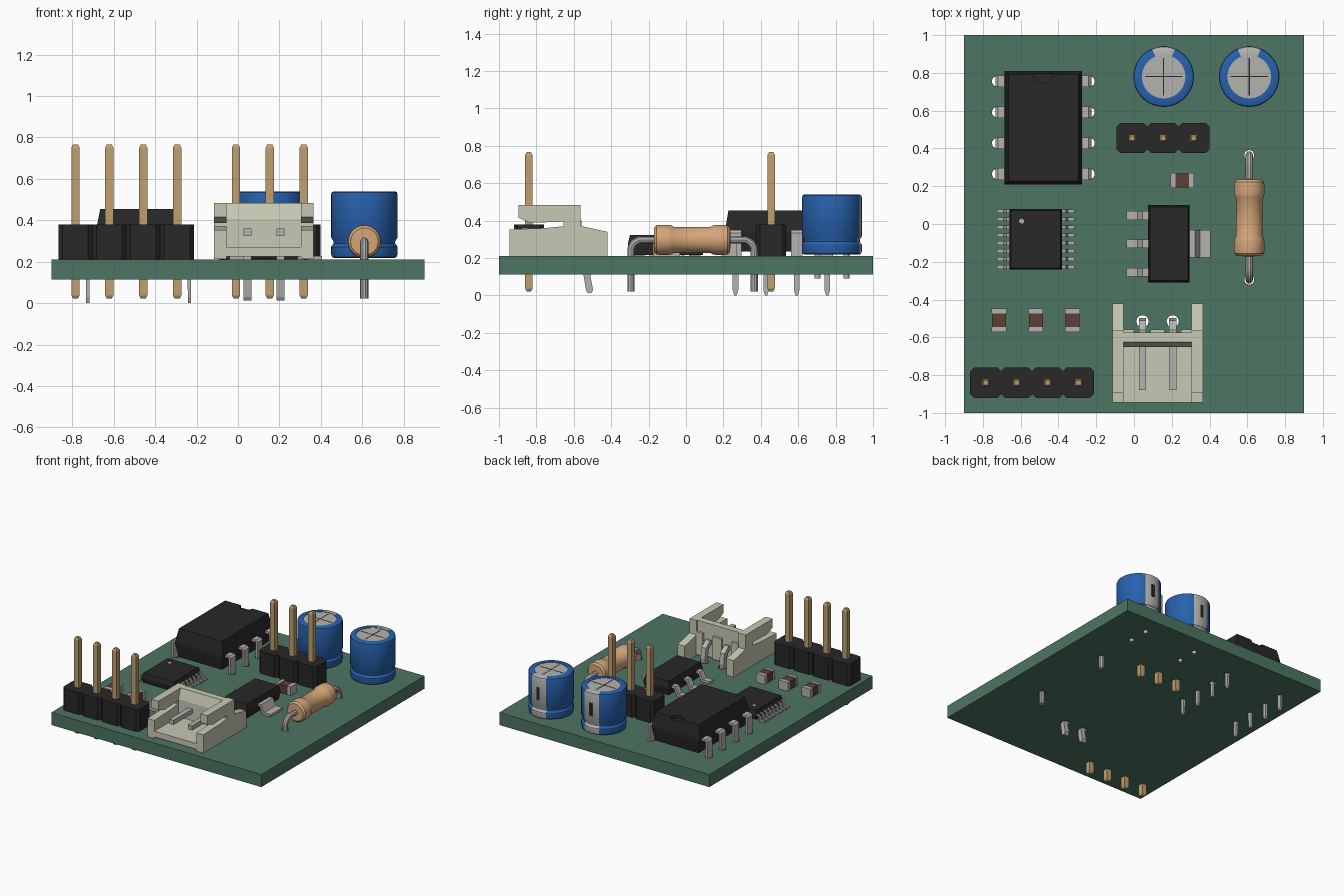
import bpy, bmesh
from math import sin, cos, pi, atan2

if "Cube" in bpy.data.objects:
    bpy.data.objects.remove(bpy.data.objects["Cube"])

TOP = 0.21


def mat(name, r, g, b):
    m = bpy.data.materials.new(name)
    m.diffuse_color = (r, g, b, 1)
    m.use_nodes = True
    m.node_tree.nodes["Principled BSDF"].inputs["Base Color"].default_value = m.diffuse_color
    return m


GREEN = mat("board_green", 0.074, 0.178, 0.122)
BLACK = mat("black", 0.021, 0.021, 0.021)
GOLD = mat("gold", 0.52, 0.35, 0.16)
METAL = mat("metal", 0.46, 0.45, 0.43)
BLUE = mat("blue", 0.02, 0.12, 0.42)
TAN = mat("tan", 0.66, 0.38, 0.19)
CREAM = mat("cream", 0.58, 0.58, 0.46)
BROWN = mat("brown", 0.11, 0.05, 0.037)


def loft(bm, rings):
    vs = [[bm.verts.new(p) for p in r] for r in rings]
    n = len(vs[0])
    for a, b in zip(vs, vs[1:]):
        for i in range(n):
            j = (i + 1) % n
            bm.faces.new((a[i], a[j], b[j], b[i]))
    bm.faces.new(vs[0][::-1])
    bm.faces.new(vs[-1])


def prism(bm, pts, axis, a, b):
    put = {"x": lambda p, c: (c, p[0], p[1]),
           "y": lambda p, c: (p[0], c, p[1]),
           "z": lambda p, c: (p[0], p[1], c)}[axis]
    loft(bm, [[put(p, c) for p in pts] for c in (a, b)])


def box(bm, x0, x1, y0, y1, z0, z1):
    prism(bm, [(x0, y0), (x1, y0), (x1, y1), (x0, y1)], "z", z0, z1)


def rects(bm, cx, cy, levels):
    # levels are (z, half x, half y)
    loft(bm, [[(cx + sx * hx, cy + sy * hy, z)
               for sx, sy in ((-1, -1), (1, -1), (1, 1), (-1, 1))] for z, hx, hy in levels])


def lathe(bm, c, prof, axis="z", n=24):
    rings = []
    for r, h in prof:
        ring = []
        for i in range(n):
            u, v = r * cos(2 * pi * i / n), r * sin(2 * pi * i / n)
            d = (u, v, h) if axis == "z" else (u, h, v)
            ring.append(tuple(p + q for p, q in zip(c, d)))
        rings.append(ring)
    loft(bm, rings)


def finish(name, bm, *mats, smooth=False):
    bmesh.ops.recalc_face_normals(bm, faces=bm.faces[:])
    me = bpy.data.meshes.new(name)
    bm.to_mesh(me)
    bm.free()
    for m in mats:
        me.materials.append(m)
    ob = bpy.data.objects.new(name, me)
    bpy.context.collection.objects.link(ob)
    activate(ob)
    if smooth:
        bpy.ops.object.shade_smooth_by_angle(angle=0.6)
    return ob


def activate(ob):
    bpy.ops.object.select_all(action="DESELECT")
    ob.select_set(True)
    bpy.context.view_layer.objects.active = ob


def cut(ob, holes, z0, z1):
    bm = bmesh.new()
    for x, y, r in holes:
        lathe(bm, (x, y, 0), [(r, z0), (r, z1)])
    cutter = finish("hole_cutter", bm)
    cutter.hide_render = True
    mod = ob.modifiers.new("holes", "BOOLEAN")
    mod.operation, mod.object, mod.solver = "DIFFERENCE", cutter, "EXACT"
    activate(ob)
    bpy.ops.object.modifier_apply(modifier="holes")
    bpy.data.objects.remove(cutter)


def gull(bm, x0, x1, y, w, zt, t):
    d = x1 - x0
    s = t if d > 0 else -t
    a, b = x0 + 0.35 * d, x0 + 0.55 * d
    prism(bm, [(x0, zt), (a, zt), (b, TOP + t), (x1, TOP + t), (x1, TOP),
               (b - s * .7, TOP), (a - s * .7, zt - t), (x0, zt - t)], "y", y - w / 2, y + w / 2)


# circuit board with through holes
dip_x, dip_y = -0.48, 0.51
dip_rows = [dip_y + k * 0.1635 for k in (-1.5, -0.5, 0.5, 1.5)]
holes = [(dip_x + s * 0.245, y, 0.027) for s in (-1, 1) for y in dip_rows]
holes += [(0.61, y, 0.026) for y in (-0.295, 0.365)]
holes += [(x, -0.515, 0.032) for x in (0.045, 0.205)]
bm = bmesh.new()
box(bm, -0.9, 0.9, -1, 1, 0.113, TOP)
cut(finish("circuit_board", bm, GREEN), holes, 0.05, 0.3)


# pin headers: notched strip and square gold pins
def header(name, xs, y):
    h, e, c = 0.082, 0.08, 0.02
    low = []
    for x in xs:
        low += [(x - h, y - e + c), (x - h + c, y - e), (x + h - c, y - e)]
    low.append((xs[-1] + h, y - e + c))
    high = [(x, 2 * y - v) for x, v in reversed(low)]
    bm = bmesh.new()
    prism(bm, low + high, "z", TOP, 0.38)
    finish(name + "_strip", bm, BLACK)
    bm = bmesh.new()
    for x in xs:
        rects(bm, x, y, [(0.022, .012, .012), (0.038, .02, .02), (0.75, .02, .02), (0.766, .012, .012)])
    finish(name + "_pins", bm, GOLD)


header("four_pin_header", [-0.785 + 0.1637 * i for i in range(4)], -0.84)
header("three_pin_header", [-0.01 + 0.1637 * i for i in range(3)], 0.455)

# eight pin through-hole chip
bm = bmesh.new()
rects(bm, dip_x, dip_y, [(.235, .185, .285), (.33, .205, .3), (.355, .205, .3), (.455, .185, .283)])
cut(finish("large_chip_body", bm, BLACK), [(dip_x, dip_y + 0.285, 0.05)], 0.435, 0.5)
bm = bmesh.new()
for s in (-1, 1):
    for y in dip_rows:
        prism(bm, [(dip_x + s * u, z) for u, z in
                   ((.19, .35), (.24, .35), (.254, .335), (.254, .2), (.237, .2), (.237, .333), (.19, .333))],
              "y", y - .031, y + .031)
        rects(bm, dip_x + s * .2455, y, [(0, .008, .006), (.03, .008, .015), (.2, .0085, .015)])
finish("large_chip_pins", bm, METAL)

# sixteen lead surface chip
cx, cy = -0.52, -0.08
bm = bmesh.new()
rects(bm, cx, cy, [(.216, .132, .152), (.25, .14, .16), (.26, .14, .16), (.288, .132, .152)])
finish("small_chip_body", bm, BLACK)
bm = bmesh.new()
lathe(bm, (-0.595, 0.015, 0), [(.013, .28), (.013, .2895)])
finish("small_chip_dot", bm, METAL)
bm = bmesh.new()
for s in (-1, 1):
    for i in range(8):
        gull(bm, cx + s * .13, cx + s * .205, cy + (i - 3.5) * .042, .02, .258, .01)
finish("small_chip_leads", bm, METAL)

# regulator with three leads and a wide tab
cx, cy = 0.185, -0.105
bm = bmesh.new()
rects(bm, cx, cy, [(.215, .1, .195), (.265, .11, .205), (.28, .11, .205), (.322, .1, .195)])
finish("regulator_body", bm, BLACK)
bm = bmesh.new()
for y in (-.255, -.105, .045):
    gull(bm, .09, -.04, y, .046, .282, .018)
gull(bm, .28, .405, cy, .145, .282, .018)
finish("regulator_leads", bm, METAL)


# chip capacitors: brown block with metal ends
def chip_cap(name, x, y, along_x):
    def part(label, a, b, w, z1, m):
        bm = bmesh.new()
        for s in ((-1, 1) if a > 0 else (1,)):
            p, q = sorted((s * a, s * b))
            if along_x:
                box(bm, x + p, x + q, y - w, y + w, TOP, z1)
            else:
                box(bm, x - w, x + w, y + p, y + q, TOP, z1)
        finish(name + label, bm, m)
    part("_block", -.04, .04, .037, .275, BROWN)
    part("_ends", .036, .062, .039, .278, METAL)


for i, x in enumerate((-0.715, -0.52, -0.325)):
    chip_cap(f"chip_capacitor_{i + 1}", x, -0.51, False)
chip_cap("chip_capacitor_4", 0.255, 0.23, True)

# can capacitors with grey stripe, scored top and two leads
for k, x in enumerate((0.157, 0.61)):
    n, y = f"can_capacitor_{k + 1}", 0.78
    bm = bmesh.new()
    lathe(bm, (x, y, 0), [(.145, .218), (.156, .223), (.16, .235), (.16, .272), (.149, .288), (.149, .298),
                          (.16, .316), (.16, .525), (.157, .535), (.148, .54), (.115, .54), (.115, .53)], n=48)
    for f in bm.faces:
        c = f.calc_center_median()
        if len(f.verts) == 4 and abs(atan2(c.x - x, c.y - y)) < pi / 8:
            f.material_index = 1
    finish(n + "_sleeve", bm, BLUE, METAL, smooth=True)
    bm = bmesh.new()
    lathe(bm, (x, y, 0), [(.115, .525), (.115, .537)], n=48)
    finish(n + "_top", bm, METAL)
    bm = bmesh.new()
    box(bm, x - .1, x + .1, y - .003, y + .003, .53, .538)
    box(bm, x - .003, x + .003, y - .1, y + .1, .53, .5381)
    box(bm, x - .013, x + .013, y + .15, y + .162, .36, .46)
    finish(n + "_marks", bm, BLACK)
    bm = bmesh.new()
    for s in (-1, 1):
        lathe(bm, (x, y + s * .077, 0), [(.016, .09), (.016, .23)], n=16)
    finish(n + "_leads", bm, METAL, smooth=True)

# axial resistor and its bent wire
x, z, r = 0.61, 0.297, 0.06
bm = bmesh.new()
lathe(bm, (x, 0.033, z), [(.03, -.204), (.066, -.203), (.078, -.19), (.08, -.175), (.08, -.125), (.077, -.11),
                          (.07, -.098), (.07, .098), (.077, .11), (.08, .125), (.08, .175), (.078, .19),
                          (.066, .203), (.03, .204)], "y", 40)
finish("resistor_body", bm, TAN, smooth=True)
path = [(x, -.295, .022)]
arc = [i * pi / 16 for i in range(9)]
path += [(x, -.295 + r - r * cos(a), z - r + r * sin(a)) for a in arc]
path += [(x, .365 - r + r * cos(a), z - r + r * sin(a)) for a in reversed(arc)]
path.append((x, .365, .022))
cu = bpy.data.curves.new("resistor_wire", "CURVE")
cu.dimensions, cu.bevel_depth, cu.bevel_resolution, cu.use_fill_caps = "3D", 0.02, 3, True
sp = cu.splines.new("POLY")
sp.points.add(len(path) - 1)
for p, co in zip(sp.points, path):
    p.co = (*co, 1)
cu.materials.append(METAL)
wire = bpy.data.objects.new("resistor_wire", cu)
bpy.context.collection.objects.link(wire)
activate(wire)
bpy.ops.object.convert(target="MESH")
bpy.ops.object.shade_smooth_by_angle(angle=0.6)

# side-entry connector: slotted side walls, floor, back wall and teeth
wall = [(-.945, .212), (-.42, .212), (-.42, .34), (-.565, .372), (-.565, .483), (-.895, .483), (-.895, .415),
        (-.83, .388), (-.655, .395), (-.655, .37), (-.755, .36), (-.945, .353)]
bm = bmesh.new()
for x in (-.115, .305):
    prism(bm, wall, "x", x, x + .06)
box(bm, -.055, .305, -.945, -.575, .225, .27)
prism(bm, [(-.65, .27), (-.575, .27), (-.575, .483), (-.625, .483), (-.65, .405)], "x", -.055, .305)
for a, b in ((-.055, 0), (.088, .162), (.25, .305)):
    box(bm, a, b, -.575, -.558, .225, .4)
finish("connector_housing", bm, CREAM)
bm = bmesh.new()
lead = [(-.88, .36), (-.56, .36), (-.51, .32), (-.497, .24), (-.512, .11), (-.497, .03), (-.507, .012),
        (-.525, .012), (-.535, .03), (-.548, .11), (-.535, .24), (-.545, .31), (-.575, .325), (-.88, .325)]
for x in (.045, .205):
    prism(bm, lead, "x", x - .019, x + .019)
finish("connector_pins", bm, METAL)
